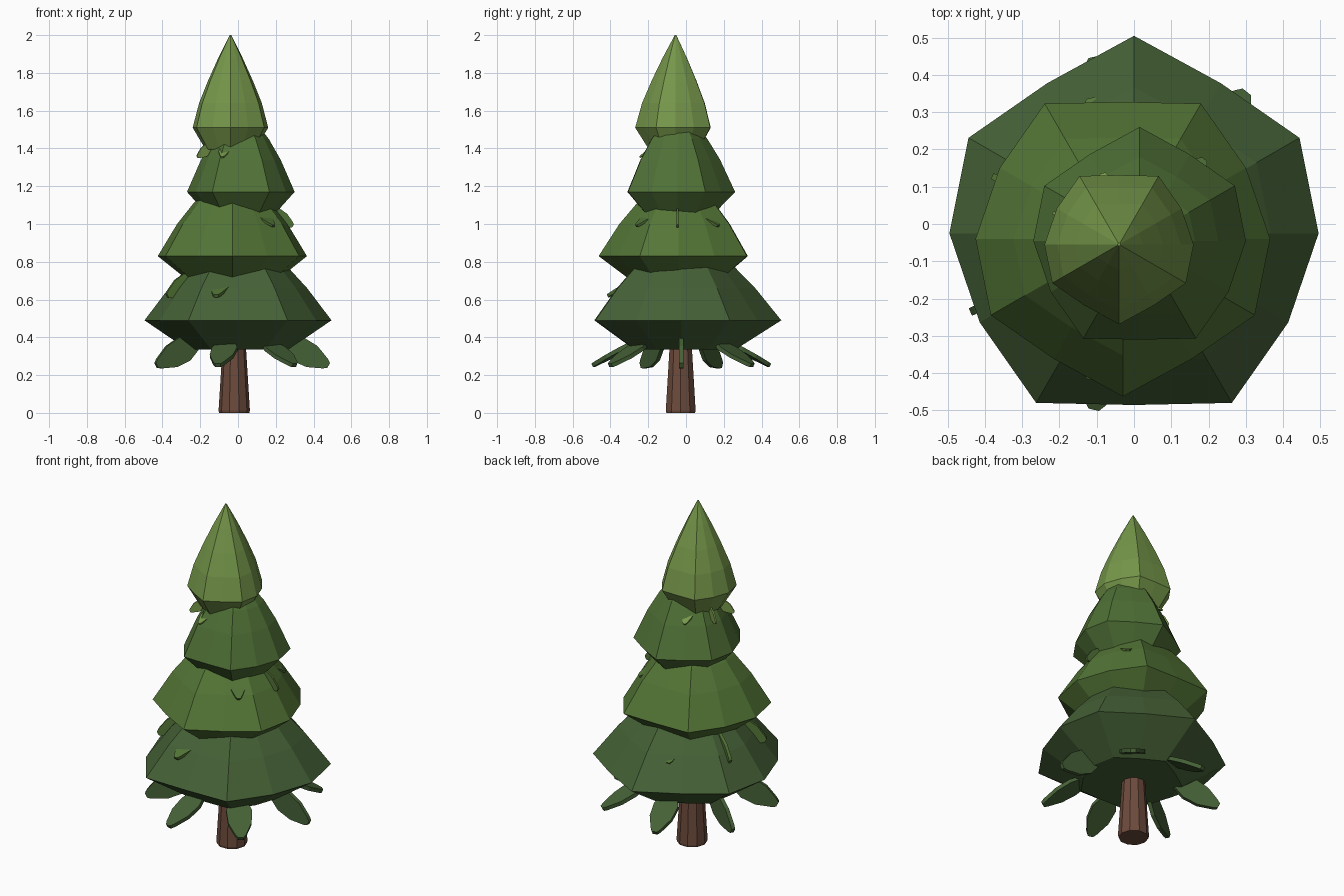
import bpy, bmesh
from math import sin, cos, radians, pi
from mathutils import Matrix, Vector

if "Cube" in bpy.data.objects:
    bpy.data.objects.remove(bpy.data.objects["Cube"])


def material(name, rgb):
    m = bpy.data.materials.new(name)
    m.diffuse_color = (*rgb, 1)
    m.use_nodes = True
    m.node_tree.nodes["Principled BSDF"].inputs["Base Color"].default_value = m.diffuse_color
    return m


def finish(name, bm, mat):
    bmesh.ops.recalc_face_normals(bm, faces=bm.faces)
    me = bpy.data.meshes.new(name)
    bm.to_mesh(me)
    bm.free()
    me.materials.append(mat)
    ob = bpy.data.objects.new(name, me)
    bpy.context.collection.objects.link(ob)
    return ob


def loft(bm, rings):
    """Skin a stack of closed rings and cap both ends."""
    rings = [[bm.verts.new(p) for p in r] for r in rings]
    n = len(rings[0])
    for a, b in zip(rings, rings[1:]):
        for i in range(n):
            j = (i + 1) % n
            bm.faces.new((a[i], a[j], b[j], b[i]))
    bm.faces.new(rings[0][::-1])
    bm.faces.new(rings[-1])


def foliage_tier(name, cx, cy, z, radius, profile, flip, mat):
    """Twelve-sided cone whose rim swells five times around."""
    bm = bmesh.new()
    rings = []
    for scale, dz in profile:
        ring = []
        for i in range(12):
            a = i * pi / 6
            r = radius * scale * (1 + 0.07 * flip * sin(5 * a))
            ring.append((cx + r * cos(a), cy + r * sin(a), z + dz))
        rings.append(ring)
    loft(bm, rings)
    return finish(name, bm, mat)


# Leaf outline: distance along the leaf, half width (unit length)
LEAF = [(0, 0.1), (0.35, 0.24), (0.65, 0.22), (0.93, 0.1), (1, 0.05)]
ROLLS = [90, 0, 0, 90, 90, 0, 0]


def leaf_ring(name, cx, cy, z, radius, mat):
    """Seven drooping leaves hanging below a tier."""
    bm = bmesh.new()
    outline = LEAF + [(x, -w) for x, w in reversed(LEAF)]
    for k, roll in enumerate(ROLLS):
        start = Vector((0.46 * radius, 0, z - 0.07 - 0.07 * radius))
        end = Vector((0.97 * radius, 0, z - 0.10 - 0.28 * radius))
        d = end - start
        size = d.length
        part = bmesh.new()
        loft(part, [[(x * size, w * size, t) for x, w in outline]
                    for t in (-0.022 * radius, 0.022 * radius)])
        droop = d.to_track_quat('X', 'Z').to_matrix().to_4x4()
        m = (Matrix.Translation((cx, cy, 0)) @ Matrix.Rotation(k * 2 * pi / 7, 4, 'Z')
             @ Matrix.Translation(start) @ droop
             @ Matrix.Rotation(radians(roll), 4, 'X'))
        part.transform(m)
        tmp = bpy.data.meshes.new("leaf_tmp")
        part.to_mesh(tmp)
        part.free()
        bm.from_mesh(tmp)
        bpy.data.meshes.remove(tmp)
    return finish(name, bm, mat)


# Trunk: tapered, ten sides
bark = material("bark", (0.15, 0.07, 0.045))
bm = bmesh.new()
loft(bm, [[(-0.02 + r * cos(i * pi / 5), -0.028 + r * sin(i * pi / 5), z) for i in range(10)]
          for z, r in ((0, 0.08), (0.012, 0.083), (0.38, 0.06), (0.6, 0.045))])
finish("trunk", bm, bark)

# Foliage: (centre x, centre y, rim height, radius, flip, colour)
SKIRT = [(0.54, -0.155), (1, 0), (0.74, 0.17), (0.5, 0.3), (0.02, 0.46)]
MID = [(0.62, -0.12), (1, 0), (0.74, 0.17), (0.52, 0.28), (0.02, 0.46)]
CROWN = [(0.66, -0.115), (1, 0), (0.83, 0.13), (0.59, 0.25), (0.32, 0.37), (0.02, 0.49)]
TIERS = [
    ("lower", 0, -0.025, 0.49, 0.495, 1, SKIRT, (0.06, 0.12, 0.037)),
    ("second", -0.03, -0.04, 0.83, 0.395, -1, MID, (0.088, 0.18, 0.037)),
    ("third", 0.015, -0.045, 1.17, 0.285, 1, MID, (0.08, 0.165, 0.037)),
    ("crown", -0.04, -0.055, 1.51, 0.2, -1, CROWN, (0.18, 0.31, 0.068)),
]
for name, cx, cy, z, radius, flip, profile, rgb in TIERS:
    green = material(name + "_green", rgb)
    foliage_tier(name + "_foliage", cx, cy, z, radius, profile, flip, green)
    leaf_ring(name + "_leaves", cx, cy, z, radius, green)
